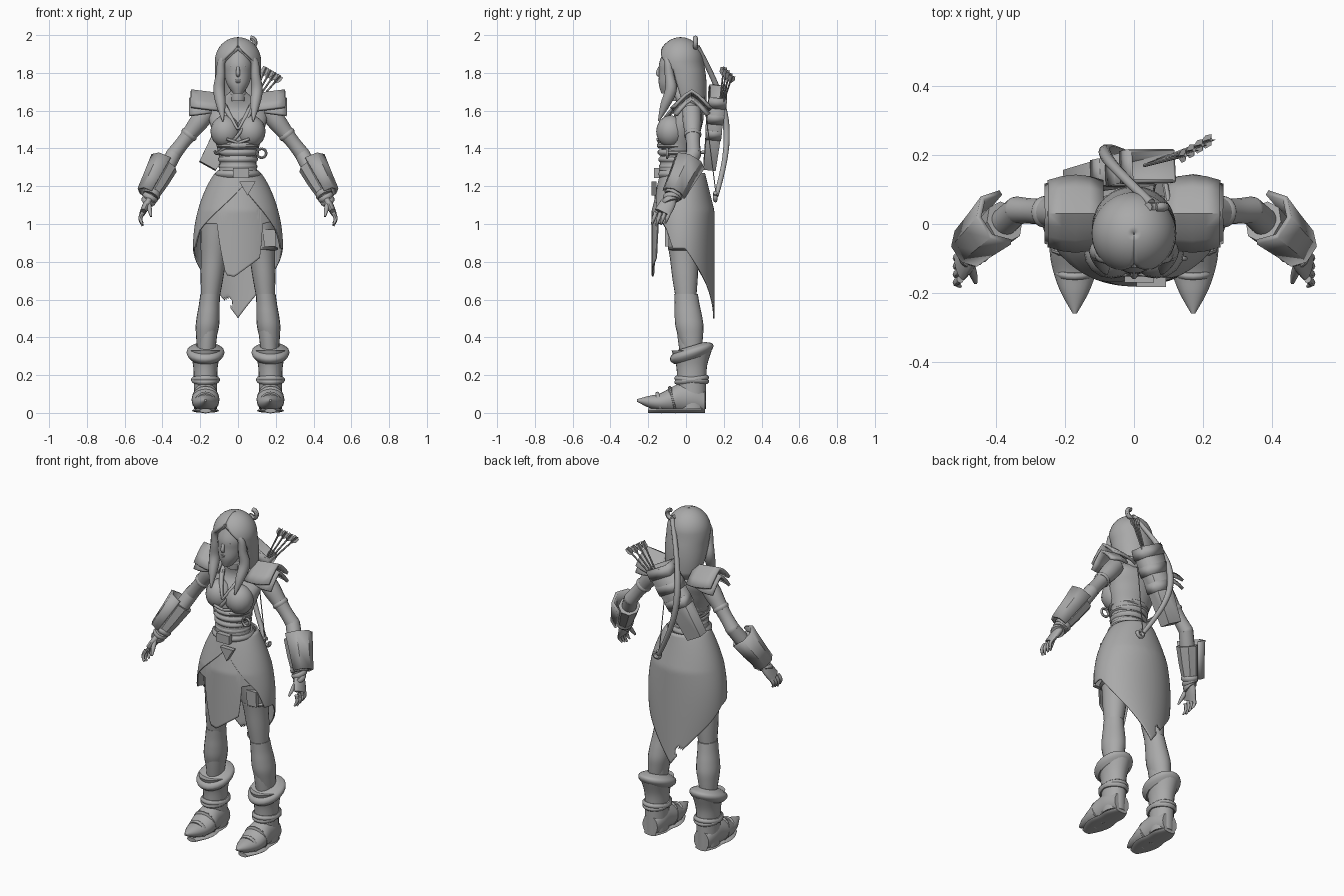
import bpy, bmesh
from math import sin, cos, pi, radians
from mathutils import Vector

if "Cube" in bpy.data.objects:
    bpy.data.objects.remove(bpy.data.objects["Cube"], do_unlink=True)
UP, BACK, SIDE = Vector((0, 0, 1)), Vector((0, 1, 0)), Vector((1, 0, 0))
SHADE = .4
GREY = (SHADE, SHADE, SHADE, 1)
stone = bpy.data.materials.new("plain_grey")
stone.use_nodes = True
stone.diffuse_color = GREY
stone.node_tree.nodes["Principled BSDF"].inputs["Base Color"].default_value = GREY

def grid(name, rows, wrap=True, start_cap=True, end_cap=True, skip=None, mirror=False, thick=0, angle=45):
    """Join rows of points into a surface object; small angles give flat faces."""
    count = len(rows[0])
    verts, faces = [Vector(point) for row in rows for point in row], []
    for i in range(len(rows) - 1):
        for j in range(count if wrap else count - 1):
            k, low, high = (j + 1) % count, i * count, (i + 1) * count
            if not (skip and skip(verts[low + j])):
                faces.append((low + j, low + k, high + k, high + j))
    if wrap and start_cap:
        faces.append(tuple(range(count)))
    if wrap and end_cap:
        faces.append(tuple(range(len(verts) - count, len(verts))))
    mesh = bpy.data.meshes.new(name)
    mesh.from_pydata(verts, [], faces)
    bm = bmesh.new()
    bm.from_mesh(mesh)
    bmesh.ops.recalc_face_normals(bm, faces=bm.faces)
    bm.to_mesh(mesh)
    bm.free()
    mesh.polygons.foreach_set("use_smooth", [angle > 30] * len(mesh.polygons))
    mesh.set_sharp_from_angle(angle=radians(angle))
    mesh.materials.append(stone)
    part = bpy.data.objects.new(name, mesh)
    bpy.context.collection.objects.link(part)
    if thick:
        solid = part.modifiers.new("thickness", "SOLIDIFY")
        solid.thickness, solid.offset = thick, 0
    if mirror:
        part.modifiers.new("mirror", "MIRROR").use_mirror_merge = False

def spread(path, count):
    """Resample a path to the wanted number of points."""
    path, result = [Vector(point) for point in path], []
    for i in range(count):
        place = i / (count - 1) * (len(path) - 1)
        index = min(int(place + 1e-6), len(path) - 2)
        result.append(path[index].lerp(path[index + 1], place - index))
    return result

def soften(rings, steps=5):
    """Smooth spline through the rings."""
    ends, result = [rings[0], *rings, rings[-1]], []
    for a, b, c, d in zip(ends, ends[1:], ends[2:], ends[3:]):
        for t in [step / steps for step in range(steps)]:
            result.append(b + ((c - a) * t + (a * 2 - b * 5 + c * 4 - d) * t * t
                               + ((b - c) * 3 + d - a) * t * t * t) / 2)
    return result + [rings[-1]]

def sweep(name, path, widths, deep=1, sides=16, axis=None, ref=BACK, phase=0, arc=2 * pi, soft=True, **look):
    """Elliptical section along a path; deep is a ratio or a list of depths."""
    depths = deep if isinstance(deep, tuple) else [w * deep for w in widths]
    rings = [Vector((*p, w, d)) for p, w, d in zip(spread(path, len(widths)), widths, depths)]
    rings, rows, closed = soften(rings) if soft else rings, [], arc > 6
    turns = [phase + arc * j / sides for j in range(sides if closed else sides + 1)]
    for i, ring in enumerate(rings):
        before, after = rings[max(i - 1, 0)], rings[min(i + 1, len(rings) - 1)]
        along = Vector(axis) if axis else Vector(after[:3]) - Vector(before[:3])
        across = along.cross(ref).normalized()
        over = across.cross(along).normalized()
        rows.append([Vector(ring[:3]) + across * ring[3] * cos(u) + over * ring[4] * sin(u) for u in turns])
    grid(name, rows, wrap=closed, **look)

def band(name, centre, wide, half, deep=1, axis=UP, **look):
    centre, push = Vector(centre), Vector(axis).normalized() * half
    widths = (wide * .9, wide, wide, wide * .9)
    sweep(name, [centre - push, centre + push], widths, deep, axis=axis, soft=False, **look)

def ball(name, centre, wide, deep, tall, **look):
    turns = [pi * (i + .1) / 10.2 for i in range(11)]
    sweep(name, [Vector(centre) - UP * tall * cos(u) for u in turns],
          [wide * sin(u) for u in turns], deep / wide, axis=UP, soft=False, **look)

def box(name, path, widths, deep=1, **look):
    sweep(name, path, widths, deep, sides=4, phase=pi / 4, soft=False, angle=20, **look)

def hoop(name, centre, size, thick, turn=1):
    points = [Vector(centre) + (SIDE * sin(u) + UP * cos(u)) * size for u in [pi * turn * i / 4 for i in range(9)]]
    sweep(name, points, [thick] * 9, sides=8)

# Torso, bust and laced bodice
spine = (-.02, -.05, -.04, -.02, .02, -.03)
sweep("torso", [(0, y, 1.2 + i / 10) for i, y in enumerate(spine)],
      (.14, .098, .11, .14, .15, .04), (.12, .09, .09, .1, .07, .04), sides=32, axis=UP)
ball("bust", (.066, -.08, 1.49), .08, .078, .085, mirror=True)
for i in range(4):
    band("bodice_band", (0, -.047, 1.305 + i * .037), .102 + i * .004, .016, .94, sides=28)
band("belt", (0, -.045, 1.265), .12, .018, .95, sides=28)
sweep("collar", [(.08, 0, 1.65), (.06, -.08, 1.6), (0, -.15, 1.5)], (.012, .014, .012, .006), sides=8, mirror=True)
sweep("bodice_strap", [(.06, -.15, 1.45), (0, -.14, 1.43)], (.008, .008, .008), sides=8, mirror=True)
band("neck", (0, -.035, 1.7), .042, .05, sides=20)
band("choker", (0, -.03, 1.69), .047, .01, sides=20)
box("belt_buckle", [(.015, -.14, 1.27), (.015, -.17, 1.27)], (.06, .06), .6, ref=UP)
sweep("belt_pendant", [(.05, -.155, 1.2), (.05, -.183, 1.2)], (.05, .05), sides=3, phase=-pi / 2, ref=UP, soft=False)
hoop("belt_ring", (.125, -.1, 1.375), .024, .007)

# Skirt: two layers share one flare and differ in hem
def hem_height(hem, degrees):
    for (a, low), (b, high) in zip(hem, hem[1:]):
        if a <= degrees <= b:
            return low + (high - low) * (degrees - a) / (b - a)

def skirt(name, hem, grow):
    waist, rows = 1.27, []
    for i in range(41):
        row = []
        for degrees in range(-180, 180, 3):
            drop = (waist - hem_height(hem, degrees)) * i / 40
            wide = .11 + .12 * sin(pi * (drop / .95) ** .8) + grow
            deep = .11 + .05 * min(1, drop * 5) + grow
            u = radians(degrees)
            row.append((wide * sin(u), -.018 - deep * cos(u), waist - drop))
        rows.append(row)
    grid(name, rows, start_cap=False, end_cap=False, skip=torn, thick=.007)

def torn(point):
    return point.y > 0 and (point - Vector((-.05, point.y, .59))).length < .026

skirt("front_panel", [(-180, 1.1), (-60, 1), (-30, 1), (-17, .73), (-5, .72), (30, .82), (36, 1), (180, 1.1)], 0)
skirt("overskirt", [(-180, .5), (-140, .68), (-95, .86), (-72, .88), (-60, .97), (8, 1.2), (60, .97), (72, .87),
                    (95, .87), (140, .68), (180, .5)], .005)

# Legs, leggings and boots
hip, knee, ankle = Vector((.11, -.02, 1.05)), Vector((.147, 0, .6)), Vector((.172, .03, .25))
sweep("thigh", [hip, knee], (.09, .08, .068, .06, .048), 1.12, axis=UP, sides=20, mirror=True)
sweep("shin", [knee, ankle], (.048, .05, .042), 1.25, axis=UP, sides=20, mirror=True)
sweep("legging", [knee + UP * .03, ankle + UP * .1], (.052, .055, .06, .062, .055, .046),
      1.2, axis=UP, sides=20, mirror=True)
boot_base, boot_top = Vector((.172, .03, .02)), Vector((.172, .03, .33))
sweep("boot_shaft", [boot_base, boot_top], (.06, .061, .062, .066, .085), 1.25, axis=UP, sides=24, mirror=True)
sweep("boot_cuff", [boot_top - UP * .045, boot_top + UP * .025], (.078, .094, .1, .092, .06), 1.2,
      axis=(0, -.3, 1), sides=24, mirror=True)
for tilt in (.1, -.15):
    band("ankle_strap", boot_base.lerp(boot_top, .5), .077, .014, 1.2, axis=(0, tilt, 1), sides=24, mirror=True)
heights = (.06, .08, .08, .065, .045, .03, .006)
sweep("foot", [(.172, .1 - .06 * i, h + .06 * (i / 6) ** 4) for i, h in enumerate(heights)],
      (.05, .064, .068, .073, .062, .04, .006), heights, axis=BACK, ref=UP, sides=20, mirror=True)
sweep("sole", [(.172, .1, .012), (.172, -.2, .012)], (.04, .062, .062, .072, .06, .03),
      (.012,) * 6, axis=BACK, ref=UP, mirror=True)
for y, size in ((-.07, .07), (-.14, .055)):
    band("foot_strap", (.172, y, size), size * 1.06, .01, axis=(0, 1, .25), ref=UP, mirror=True)

# Thigh pouch with straps
for t in (.2, .4):
    band("thigh_strap", hip.lerp(knee, t) + SIDE * .005, .083, .009, sides=24)
box("thigh_pouch", [(.165, -.1, .97), (.17, -.1, .88)], (.045, .045), .35, axis=UP)

# Arms, bracers and hands
shoulder, elbow = Vector((.16, .03, 1.6)), Vector((.34, .04, 1.37))
wrist, knuckles = Vector((.46, -.07, 1.15)), Vector((.505, -.125, 1.06))
forearm = wrist - elbow
sweep("upper_arm", [shoulder, elbow], (.05, .05, .042, .037, .04), mirror=True)
sweep("forearm", [elbow, wrist], (.04, .041, .036, .027), mirror=True)
ball("elbow", elbow, .04, .04, .04, mirror=True)
band("sleeve_edge", shoulder.lerp(elbow, .55), .046, .012, axis=elbow - shoulder, mirror=True)
sweep("bracer", [elbow + forearm * .3, wrist], (.058, .052, .04), 1.1, sides=8, soft=False, angle=25, mirror=True)
outward = Vector((.015, .005, .01))
sweep("bracer_plate", [elbow + forearm * .23 + outward, wrist + outward], (.078, .066, .056), 1.02, sides=4,
      phase=-pi * .55, arc=pi * 1.1, soft=False, thick=.016, angle=25, mirror=True)
for i in range(3):
    band("wrist_wrap", wrist.lerp(knuckles, i * .2 - .1), .047 - i * .004, .013, 1.1,
         axis=forearm + BACK * i / 10, mirror=True)
sweep("palm", [wrist, knuckles], (.023, .021, .016), (.026, .042, .044), mirror=True)
for i in range(4):
    base = knuckles + BACK * (.024 * i - .036)
    tip = base + Vector((0, -.02, -.07 + abs(i - 1) * .007))
    sweep("finger", [base, base.lerp(tip, .5) + SIDE * .012, tip], (.011, .01, .005), sides=8, mirror=True)
thumb_base = wrist + Vector((.015, -.05, -.04))
sweep("thumb", [thumb_base, thumb_base + Vector((-.015, -.05, -.07))], (.014, .012, .006), sides=8, mirror=True)

# Layered shoulder pads, arched from front to back
def shoulder_pad(name, inner, outer, peak, rise, reach):
    rows = []
    for t in [i / 4 for i in range(5)]:
        half = reach * (.85 + .15 * sin(pi * t))
        rows.append([(inner + (outer - inner) * t, .03 + half * s / 3, peak + rise * t - .085 * abs(s / 3) ** 1.3)
                     for s in range(-3, 4)])
    grid(name, rows, wrap=False, thick=.016, mirror=True, angle=25)

shoulder_pad("shoulder_pad_upper", .09, .25, 1.685, .02, .108)
shoulder_pad("shoulder_pad_lower", .14, .258, 1.675, -.015, .095)

# Head and face
sweep("head", [(0, -.1, 1.69), (0, -.08, 1.74), (0, -.055, 1.8), (0, -.05, 1.86), (0, -.04, 1.95)],
      (.025, .058, .074, .077, .045), (.03, .064, .088, .09, .06), axis=UP, sides=28)
sweep("nose", [(0, -.132, 1.845), (0, -.149, 1.8), (0, -.138, 1.785)], (.006, .011, .009), sides=10)
ball("eye", (.031, -.125, 1.835), .013, .011, .008, mirror=True)
for name, z in (("upper_lip", 1.762), ("lower_lip", 1.751)):
    ball(name, (0, -.138, z), .018, .009, .005)

# Hair: domed shell open over the face, plus long front locks
rows = []
for i in range(17):
    u = min((i + .1) / 10, 1) * pi / 2
    fall = max(0, i - 10) / 6
    z = 1.86 + .123 * cos(u) - .25 * fall
    wide, deep = .117 * sin(u) - .03 * fall ** 3, .115 * sin(u) - .045 * fall ** 2
    gap = min(65, max(0, 1.94 - z) * 550)
    turns = [radians(gap + (360 - 2 * gap) * j / 40) for j in range(41)]
    rows.append([(wide * sin(u), .055 * fall - .028 - deep * cos(u), z) for u in turns])
grid("hair_shell", rows, wrap=False, thick=.012)
sweep("front_lock", [(0, -.115, 1.935), (.086, -.095, 1.86), (.1, -.08, 1.71), (.08, -.145, 1.545)],
      (.012, .016, .02, .025, .031, .024, .004), sides=12, mirror=True)

# Quiver slung across the back
top, low = Vector((.055, .17, 1.7)), Vector((-.16, .125, 1.31))
box("quiver", [top, low], (.1, .066), (.06, .042), start_cap=False, thick=.01)
for t in (.08, .3, .52):
    middle, size, push = top.lerp(low, t), .105 - .034 * t, (top - low) * .06
    box("quiver_band", [middle + push, middle - push], (size, size), .63, start_cap=False, end_cap=False, thick=.008)
sweep("quiver_strap", [(.09, .12, 1.63), (.1, .03, 1.67), (.07, -.08, 1.6), (0, -.14, 1.47),
                       (-.1, -.08, 1.38), (-.12, .1, 1.38)], [.009] * 6, sides=8, ref=Vector((.3, .2, 1)))

# Arrows fanned out of the quiver
for i in range(4):
    root, end = Vector((.03, .17, 1.56)), Vector((.15 + .025 * i, .2 + .015 * i, 1.83 - .015 * i))
    sweep("arrow_shaft", [root, end], (.005, .005), sides=6, soft=False)
    for ref in (BACK, SIDE):
        sweep("arrow_feather", [end - (end - root).normalized() * .055, end], (.002, .02, .017), (.0015,) * 3,
              sides=4, ref=ref, soft=False)

# Bow curving out behind the back, hooked at both tips
tip, foot = Vector((.05, .06, 1.94)), Vector((.07, .16, 1.15))
limbs = [tip.lerp(foot, i / 8) + Vector((-.145, .1, 0)) * sin(pi * i / 8) for i in range(9)]
sweep("bow", limbs, (.013, .014, .015, .017, .018, .017, .015, .014, .013), sides=10, ref=Vector((.6, .8, 0)))
hoop("bow_top_hook", tip + Vector((.015, -.01, .02)), .025, .013, .7)
hoop("bow_bottom_hook", foot + Vector((.015, -.005, -.005)), .02, .011, -.8)
sweep("bow_string", [tip, foot], (.003, .003), sides=6, soft=False)
